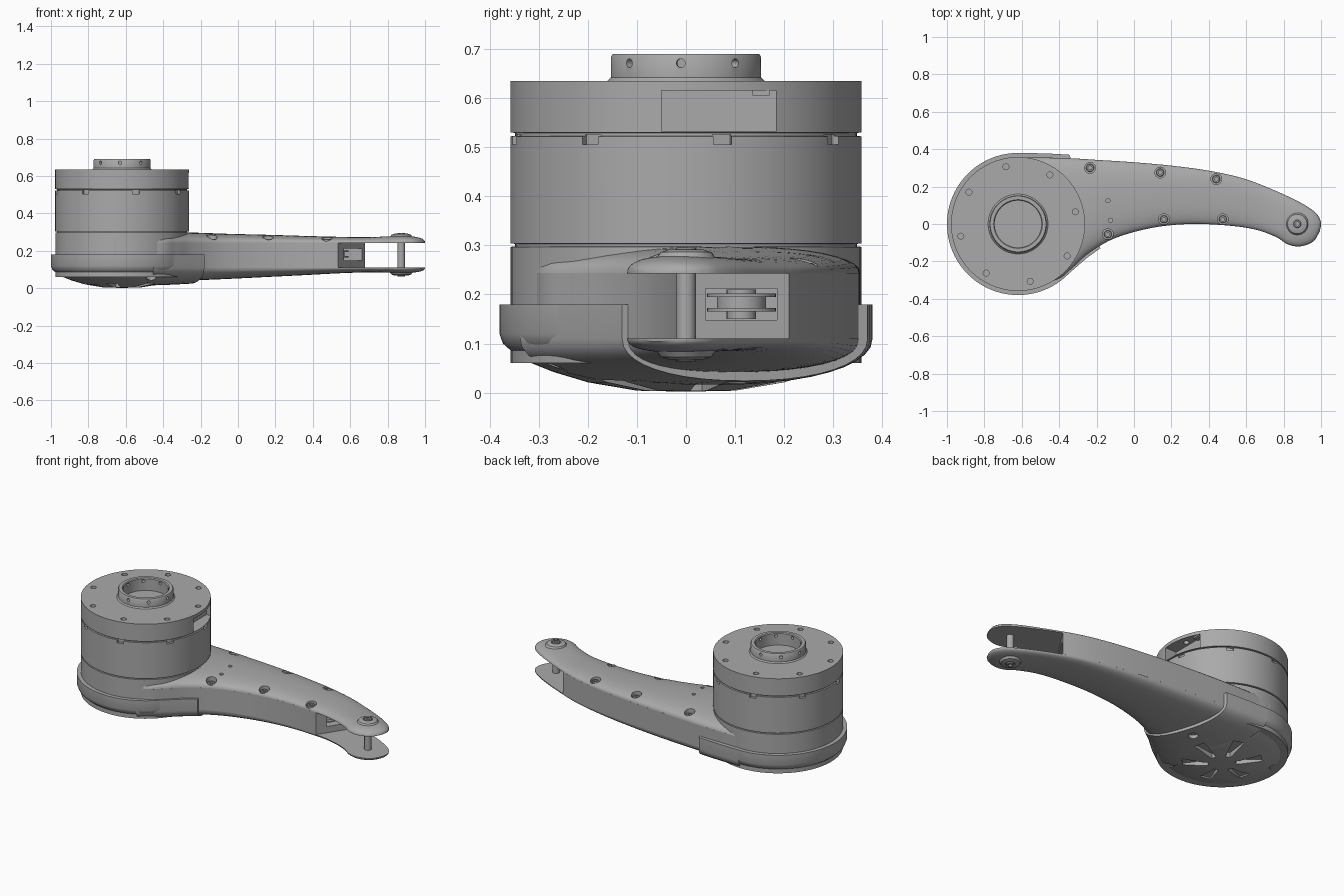
import bpy, bmesh, math
from mathutils import Vector

if "Cube" in bpy.data.objects:
    bpy.data.objects.remove(bpy.data.objects["Cube"], do_unlink=True)

grey = bpy.data.materials.new("machined_grey")
grey.use_nodes = True
grey.diffuse_color = (0.4, 0.4, 0.4, 1)
grey.node_tree.nodes["Principled BSDF"].inputs["Base Color"].default_value = (0.4, 0.4, 0.4, 1)

HUB = Vector((-0.62, 0, 0))
SPLIT_LOW, SPLIT_HIGH = 0.11, 0.243


def finish(name, bm):
    bmesh.ops.remove_doubles(bm, verts=bm.verts, dist=1e-5)
    bmesh.ops.recalc_face_normals(bm, faces=bm.faces)
    mesh = bpy.data.meshes.new(name)
    bm.to_mesh(mesh)
    bm.free()
    mesh.materials.append(grey)
    ob = bpy.data.objects.new(name, mesh)
    bpy.context.collection.objects.link(ob)
    return ob


def activate(ob):
    bpy.ops.object.select_all(action='DESELECT')
    ob.select_set(True)
    bpy.context.view_layer.objects.active = ob


def smooth(ob, angle=35):
    activate(ob)
    bpy.ops.object.shade_smooth_by_angle(angle=math.radians(angle))


def loft(name, rings):
    """Skin closed rings of points and cap both ends."""
    bm = bmesh.new()
    rows = [[bm.verts.new(p) for p in ring] for ring in rings]
    n = len(rows[0])
    for a, b in zip(rows, rows[1:]):
        for i in range(n):
            j = (i + 1) % n
            bm.faces.new((a[i], a[j], b[j], b[i]))
    bm.faces.new(rows[0])
    bm.faces.new(rows[-1])
    return finish(name, bm)


def revolve(name, profile, centre, segments=96):
    """Spin a radius/height profile about a vertical axis."""
    bm = bmesh.new()
    verts = [bm.verts.new((r, 0, z)) for r, z in profile]
    edges = [bm.edges.new(e) for e in zip(verts, verts[1:])]
    bmesh.ops.spin(bm, geom=verts + edges, cent=(0, 0, 0), axis=(0, 0, 1),
                   angle=math.tau, steps=segments, use_merge=True)
    bmesh.ops.translate(bm, verts=bm.verts, vec=centre)
    return finish(name, bm)


def prism(name, outline, z0, z1):
    return loft(name, [[(x, y, z) for x, y in outline] for z in (z0, z1)])


def disc(x, y, r, z0, z1, name="cutter", sides=24):
    ring = [(x + r * math.cos(k * math.tau / sides), y + r * math.sin(k * math.tau / sides))
            for k in range(sides)]
    return prism(name, ring, z0, z1)


def polar(r, deg):
    a = math.radians(deg)
    return HUB.x + r * math.cos(a), HUB.y + r * math.sin(a)


def sector(r0, r1, deg, w0, w1, z0, z1):
    """Tapered block pointing outward from the hub axis."""
    c, s = math.cos(math.radians(deg)), math.sin(math.radians(deg))
    pts = [(r0, -w0), (r1, -w1), (r1, w1), (r0, w0)]
    return prism("cutter", [(HUB.x + r * c - w * s, r * s + w * c) for r, w in pts], z0, z1)


def carve(targets, cutters):
    activate(cutters[0])
    for c in cutters:
        c.select_set(True)
        c.hide_render = True
    if len(cutters) > 1:
        bpy.ops.object.join()
    tool = cutters[0]
    for ob in targets:
        mod = ob.modifiers.new("carve", 'BOOLEAN')
        mod.operation, mod.solver, mod.object = 'DIFFERENCE', 'EXACT', tool
        activate(ob)
        bpy.ops.object.modifier_apply(modifier=mod.name)
    bpy.data.objects.remove(tool, do_unlink=True)


# Arm stations: back edge x, y, front edge x, y, crown height, belly height
STATIONS = [
    (-.66, .355, -.66, -.355, .298, .04), (-.5, .355, -.42, -.3, .298, .04),
    (-.35, .352, -.33, -.235, .298, .04), (-.2, .343, -.24, -.155, .297, .043),
    (0, .33, -.1, -.075, .291, .05), (.2, .312, .1, -.02, .286, .06),
    (.4, .285, .3, 0, .28, .07), (.58, .245, .5, -.008, .275, .08),
    (.74, .185, .65, -.03, .273, .085), (.88, .12, .76, -.07, .278, .083),
    (.96, .07, .82, -.108, .279, .082), (.99, .035, .88, -.12, .275, .085),
    (1, 0, .94, -.105, .265, .093), (.993, -.04, .972, -.08, .25, .104)]


def station(s):
    """Catmull-Rom sample along the arm."""
    i = min(int(s), len(STATIONS) - 2)
    t = s - i
    p = [STATIONS[max(0, min(len(STATIONS) - 1, i + k))] for k in (-1, 0, 1, 2)]
    return [0.5 * (2 * b + (c - a) * t + (2 * a - 5 * b + 4 * c - d) * t * t
                   + (3 * b - a - 3 * c + d) * t ** 3) for a, b, c, d in zip(*p)]


def dome(st, base, peak, n=2.4, steps=20, wall=None):
    """Cross-section: a superellipse arc from a flat base to its peak."""
    a, b = Vector(st[0:2]), Vector(st[2:4])
    ring = []
    for k in range(steps + 1):
        th = math.pi * k / steps
        c, s = math.cos(th), max(0, math.sin(th))
        t = math.copysign(abs(c) ** (2 / n), c) if abs(c) > 1e-6 else 0
        p = (a + b) / 2 + (a - b) / 2 * t
        ring.append((p.x, p.y, base + (peak - base) * (s ** (2 / n) if 0 < k < steps else 0)))
    if wall is not None:
        ring += [(b.x, b.y, wall), (a.x, a.y, wall)]
    return ring


SUB = 5
samples = [station(k / SUB) for k in range((len(STATIONS) - 1) * SUB + 1)]
arm_top = loft("arm_upper_shell", [dome(s, SPLIT_HIGH, s[4]) for s in samples])
arm_bottom = loft("arm_lower_shell", [dome(s, SPLIT_LOW, s[5]) for s in samples])

# Straight arm walls, ending in a slanted face before the fork
back = [(s[0], s[1]) for s in samples if s[0] < .68 and s[1] > .2]
front = [(s[2], s[3]) for s in samples if s[2] < .54]
arm_core = prism("arm_walls", back + front[::-1], SPLIT_LOW - .001, SPLIT_HIGH + .001)
carve([arm_core], [prism("cutter", [(.4, .04), (.8, .04), (.8, .185), (.4, .185)], .148, .212)])

# Belt pulley inside the arm pocket
revolve("belt_pulley", [(0, .15), (.03, .15), (.03, .165), (.07, .165), (.07, .172), (.05, .172),
                        (.05, .195), (.07, .195), (.07, .202), (.03, .202), (.03, .21), (0, .21)],
        (.52, .113, 0), 40)

# Motor housing with grooves, collar and bore
motor = revolve("motor_housing", [
    (0, .06), (.357, .06), (.357, .297), (.348, .298), (.348, .303), (.358, .304), (.358, .522),
    (.348, .523), (.348, .529), (.358, .53), (.358, .635), (.16, .635), (.153, .642),
    (.153, .684), (.149, .69), (.13, .69), (.125, .685), (.125, .615), (0, .615)], HUB)
cuts = []
for k in range(8):
    deg = 12 + 45 * k
    cuts.append(disc(*polar(.313, deg), .016, .61, .7, sides=16))
    cuts.append(sector(.342, .4, deg, .019, .019, .505, .526))
    hole = disc(0, 0, .009, .1, .2, sides=12)
    hole.data.transform(hole.matrix_world.Rotation(math.pi / 2, 4, 'Y'))
    hole.data.transform(hole.matrix_world.Rotation(math.radians(45 * k - 4), 4, 'Z'))
    hole.data.transform(hole.matrix_world.Translation((HUB.x, 0, .671)))
    cuts.append(hole)
carve([motor], cuts)
# Cable port in the upper ring
port = [(-.34, -.05), (-.2, -.05), (-.2, .183), (-.34, .183)]
carve([motor], [prism("cutter", port, .532, .615)])
prism("port_connector", [(-.345, .135), (-.305, .135), (-.305, .17), (-.345, .17)], .605, .616)

# Rounded base cup and the lip that wraps the arm root
cup = revolve("base_cup", [(0, .002), (.1, .004), (.2, .021), (.27, .042), (.32, .062), (.355, .084),
                           (.373, .1), (.38, .12), (.38, .18), (0, .18)], HUB)
lip_ends = [(-.62, .38, -.45, -.338, .014), (-.5, .378, -.34, -.258, .016),
            (-.42, .375, -.25, -.18, .02), (-.345, .37, -.18, -.13, .024)]
lip = loft("base_lip", [dome(e, .11, e[4], 2.2, wall=.18) for e in lip_ends])
vents = [sector(.075, .215, 60 * k + 15, .014, .032, -.05, .034) for k in range(6)]
vents += [disc(*polar(.31, deg), .027, -.05, .09) for deg in (-60, 20, 165)]
carve([cup, lip], vents)

# Screws sunk into the arm, and two pin holes
SCREWS = [(-.235, .3), (.14, .275), (.44, .24), (-.14, -.055), (.16, .025), (.475, .025)]
cuts = [disc(x, y, .029, .25, .4) for x, y in SCREWS]
cuts += [disc(x, y, .011, .26, .4) for x, y in ((-.14, .125), (-.125, .02))]
carve([arm_top], cuts)
HEAD = [(0, .006), (.01, .006), (.01, .015), (.018, .015), (.021, .012), (.021, 0), (0, 0)]
for x, y in SCREWS:
    smooth(revolve("arm_screw", HEAD, (x, y, .249), 24))

# Fork pin with bosses and end screws
disc(.873, 0, .02, .1, .25, "fork_pin")
BOSS = [(0, 0), (.062, 0), (.052, .014), (.034, .02), (.027, .02), (.027, .012), (0, .012)]
revolve("upper_boss", BOSS, (.873, 0, .272), 32)
revolve("lower_boss", [(r, -z) for r, z in BOSS], (.873, 0, .087), 32)
revolve("upper_pin_screw", HEAD, (.873, 0, .281), 24)
revolve("lower_pin_screw", [(r, -z) for r, z in HEAD], (.873, 0, .078), 24)

for ob in list(bpy.context.scene.objects):
    if ob.type == 'MESH':
        smooth(ob)
